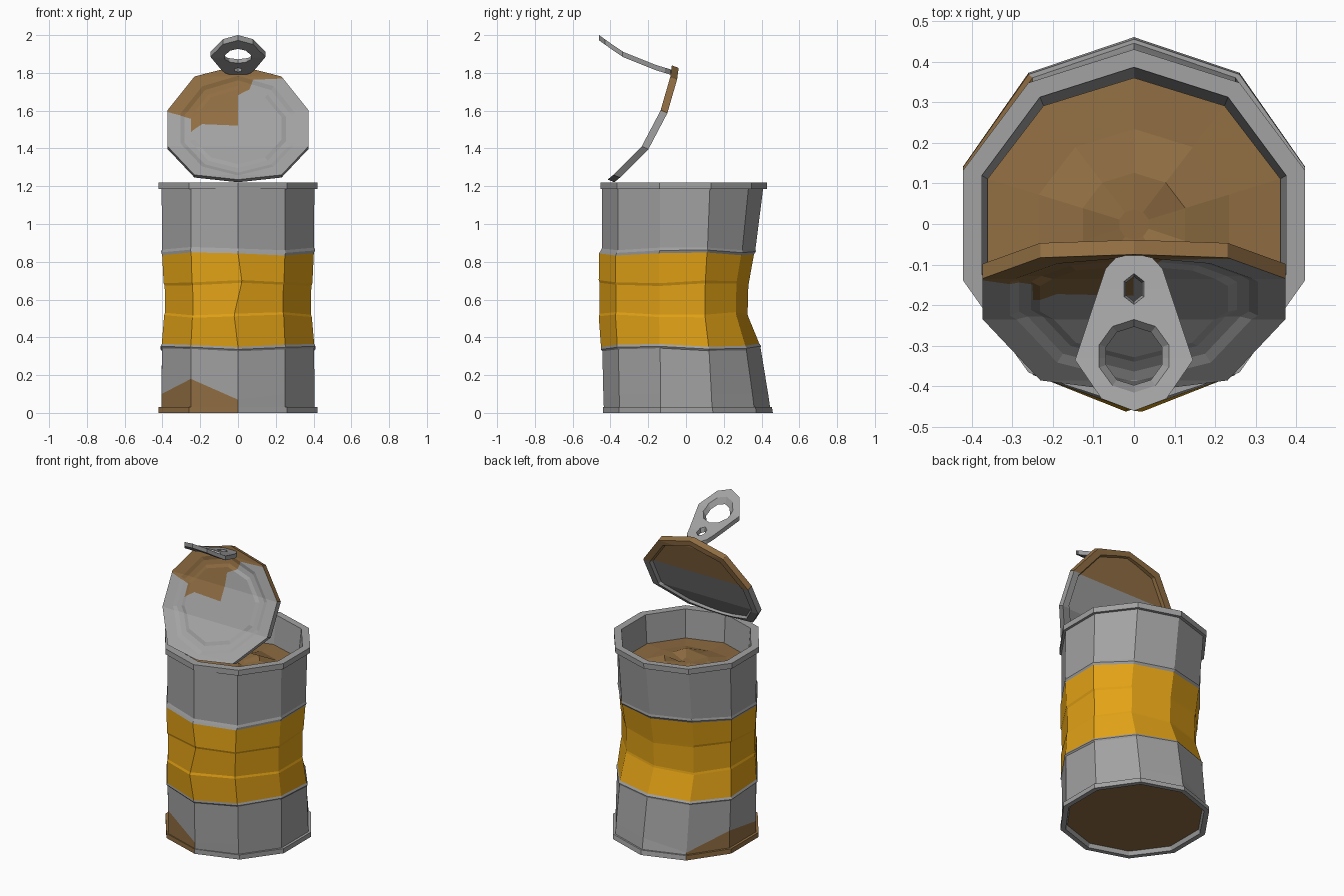
import bpy, bmesh, math, random
from mathutils import Vector

if "Cube" in bpy.data.objects:
    bpy.data.objects.remove(bpy.data.objects["Cube"])

random.seed(4)
N = 10
ANG = [math.radians(90 + 36 * k) for k in range(N)]


def material(name, rgb):
    m = bpy.data.materials.new(name)
    m.diffuse_color = (*rgb, 1)
    m.use_nodes = True
    m.node_tree.nodes["Principled BSDF"].inputs["Base Color"].default_value = m.diffuse_color
    return m


MATS = [material("tin_grey", (0.36, 0.36, 0.365)),
        material("label_yellow", (0.76, 0.36, 0.008)),
        material("rust_brown", (0.28, 0.155, 0.055))]
GREY, YELLOW, BROWN = 0, 1, 2


def loft(rings, colour):
    """Join rings of N points into a closed skin; colour(row, sector) sets the material."""
    bm = bmesh.new()
    vs = [[bm.verts.new(p) for p in ring] for ring in rings]
    bm.faces.new(vs[0]).material_index = colour(-1, 0)
    bm.faces.new(vs[-1]).material_index = colour(len(vs), 0)
    for r in range(len(vs) - 1):
        for k in range(N):
            j = (k + 1) % N
            f = bm.faces.new((vs[r][k], vs[r][j], vs[r + 1][j], vs[r + 1][k]))
            f.material_index = colour(r, k)
    return bm


def finish(bm, name):
    bmesh.ops.recalc_face_normals(bm, faces=bm.faces)
    me = bpy.data.meshes.new(name)
    bm.to_mesh(me)
    bm.free()
    for m in MATS:
        me.materials.append(m)
    ob = bpy.data.objects.new(name, me)
    bpy.context.collection.objects.link(ob)
    return ob


def cut(bm, co, no):
    bmesh.ops.bisect_plane(bm, geom=bm.verts[:] + bm.edges[:] + bm.faces[:],
                           dist=1e-5, plane_co=co, plane_no=no)


def lerp_table(table, x):
    """Piecewise linear lookup of rows (key, value...)."""
    for a, b in zip(table, table[1:]):
        if x <= b[0]:
            break
    u = (x - a[0]) / (b[0] - a[0])
    return [p + (q - p) * u for p, q in zip(a[1:], b[1:])]


# Can body: height, side radius, front reach, back reach, colour of the band above
PROFILE = [
    (0.025, 0.40, 0.40, 0.42, GREY),
    (0.00, 0.41, 0.41, 0.43, GREY),
    (0.00, 0.442, 0.44, 0.46, GREY),
    (0.03, 0.442, 0.44, 0.455, GREY),
    (0.03, 0.425, 0.435, 0.445, GREY),
    (0.10, 0.425, 0.437, 0.435, GREY),      # rust edge
    (0.335, 0.424, 0.443, 0.395, GREY),
    (0.345, 0.431, 0.450, 0.397, GREY),
    (0.358, 0.424, 0.450, 0.388, YELLOW),
    (0.512, 0.411, 0.462, 0.328, YELLOW),
    (0.525, 0.406, 0.457, 0.326, YELLOW),
    (0.680, 0.408, 0.457, 0.330, YELLOW),
    (0.694, 0.414, 0.462, 0.332, YELLOW),
    (0.842, 0.422, 0.460, 0.360, GREY),
    (0.856, 0.428, 0.453, 0.370, GREY),
    (0.870, 0.423, 0.446, 0.368, GREY),
    (1.185, 0.425, 0.445, 0.408, GREY),
    (1.185, 0.442, 0.452, 0.428, GREY),
    (1.22, 0.442, 0.452, 0.430, GREY),
    (1.22, 0.394, 0.400, 0.386, GREY),
    (1.00, 0.378, 0.385, 0.358, GREY),
]
RUST_ROW = 5
RUST_TOP = {1: 0.04, 2: 0.14, 3: 0.10, 4: 0.18, 5: 0.07}
rings = []
for i, (z, r, front, back, c) in enumerate(PROFILE):
    ring = []
    for k, a in enumerate(ANG):
        x, y, h = r * math.cos(a), math.sin(a), z
        y *= back if y > 0 else front
        if i == RUST_ROW:
            h = RUST_TOP.get(k, 0.10)
        elif 0.3 < z < 0.9:                  # crumpled bands
            h += 0.009 * math.sin(3 * a + 9 * z)
            if k == 5:
                x += 0.02 * math.sin((z - 0.6) / 0.09 * 1.5) if 0.5 < z < 0.7 else 0
        ring.append((x, y, h))
    rings.append(ring)


def can_colour(row, k):
    if row < 0 or (2 <= row < RUST_ROW and 1 <= k <= 4):
        return BROWN
    return PROFILE[row][4] if row < len(PROFILE) else GREY


finish(loft(rings, can_colour), "can_body")

# Lumpy contents
rings = []
for s, z, j in [(1, 1.01, 0), (1, 1.04, 0), (0.65, 1.05, 0.012),
                (0.35, 1.075, 0.02), (0.1, 1.07, 0.01)]:
    rings.append([(0.379 * s * math.cos(a),
                   s * math.sin(a) * (0.36 if math.sin(a) > 0 else 0.386),
                   z + random.uniform(-j, j)) for a in ANG])
finish(loft(rings, lambda r, k: BROWN), "contents")

# Lid: laid out flat (x, length along lid, depth), then bent upright
R = 0.392
SECTION = [(0.62, 0), (0.68, 0.2), (0.76, 0.2), (0.82, 0), (1, 0),
           (1, 1), (0.89, 1), (0.86, 0.55), (0.4, 0.55)]
BEND = [(0, -0.415, 1.235), (0.075, -0.385, 1.26), (0.27, -0.235, 1.41),
        (0.51, -0.135, 1.60), (0.708, -0.083, 1.78), (0.784, -0.075, 1.84)]
PATCH = [(-0.4, 0.51), (-0.25, 0.46), (-0.249, 0.37), (-0.19, 0.42), (-0.001, 0.41),
         (0, 0.60), (0.06, 0.635), (0.08, 0.69), (0.4, 0.705)]
bm = loft([[(s * R * math.cos(a), R + s * R * math.sin(a), n) for a in ANG]
           for s, n in SECTION], lambda r, k: GREY)
for t, *_ in BEND[1:-1]:
    cut(bm, (0, t, 0), (0, 1, 0))
for (x0, t0), (x1, t1) in zip(PATCH, PATCH[1:]):
    cut(bm, (x0, t0, 0), (1, 0, 0))
    if x1 - x0 > 0.01:
        cut(bm, (x0, t0, 0), (t0 - t1, x1 - x0, 0))
for f in bm.faces:
    c = f.calc_center_median()
    edge = lerp_table(PATCH, c.x)[0] if c.z < 0.3 else 0.51
    f.material_index = BROWN if c.y > edge else GREY
for v in bm.verts:
    y, z = lerp_table(BEND, v.co.y)
    v.co = (v.co.x, y + 0.036 * v.co.z, z - 0.014 * v.co.z)
finish(bm, "lid")

# Pull tab: plate outline with two holes, curved upward
half = [(0.08, -0.43), (0.145, -0.335), (0.07, -0.11), (0.045, -0.083)]
outline = [(0, -0.46)] + half + [(0, -0.073)] + [(-x, y) for x, y in half[::-1]]
HOLES = [(-0.325, 0.09, 0.09, 10), (-0.16, 0.028, 0.038, 6)]
loops = [outline] + [[(rx * math.sin(2 * math.pi * i / n), cy + ry * math.cos(2 * math.pi * i / n))
                      for i in range(n)] for cy, rx, ry, n in HOLES]
bm = bmesh.new()
hole_of = {}
for h, pts in enumerate(loops):
    vs = [bm.verts.new((x, y, 0)) for x, y in pts]
    for a, b in zip(vs, vs[1:] + vs[:1]):
        bm.edges.new((a, b))
bmesh.ops.triangle_fill(bm, edges=bm.edges[:], use_beauty=True, normal=(0, 0, 1))
CURVE = [(-0.46, 2.0), (-0.39, 1.95), (-0.33, 1.91), (-0.16, 1.842), (-0.07, 1.815)]
for y, z in CURVE[1:-1]:
    cut(bm, (0, y, 0), (0, 1, 0))
faces, rim = bm.faces[:], [e for e in bm.edges if e.is_boundary]
low = {}
for v in bm.verts[:]:
    p = v.co.copy()
    for cy, rx, ry, n in HOLES:              # holes narrow toward the underside
        if math.hypot(p.x / rx, (p.y - cy) / ry) < 1.02:
            p = Vector((p.x * 0.8, cy + (p.y - cy) * 0.8, 0))
    low[v] = bm.verts.new((p.x, p.y, lerp_table(CURVE, p.y)[0] - 0.028))
for f in faces:
    bm.faces.new([low[v] for v in reversed(f.verts)])
for e in rim:
    a, b = e.verts
    bm.faces.new((a, b, low[b], low[a]))
for v in low:
    v.co.z = lerp_table(CURVE, v.co.y)[0]
finish(bm, "pull_tab")
